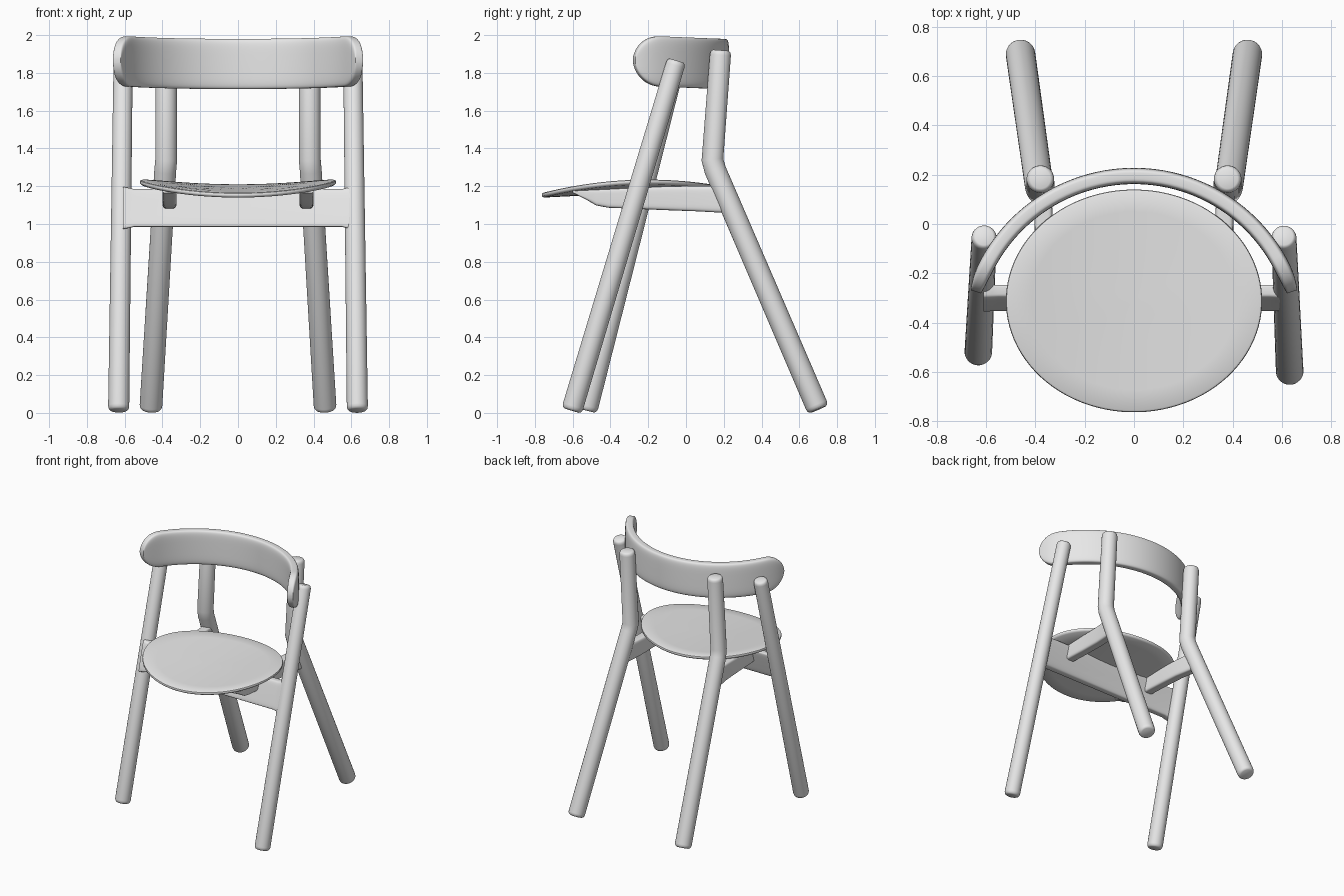
import bpy, bmesh, math
from mathutils import Vector

cube = bpy.data.objects.get("Cube")
if cube:
    bpy.data.objects.remove(cube, do_unlink=True)

GREY = (0.8, 0.8, 0.8, 1.0)
mat = bpy.data.materials.new("light grey")
mat.use_nodes = True
mat.diffuse_color = GREY
mat.node_tree.nodes["Principled BSDF"].inputs["Base Color"].default_value = GREY


def section(centre, u, v, power=1.0, count=32):
    """Closed ring: power 1 is an ellipse, smaller powers approach a rounded rectangle."""
    ring = []
    for i in range(count):
        a = 2 * math.pi * (i + 0.5) / count
        c, s = math.cos(a), math.sin(a)
        cu = math.copysign(abs(c) ** power, c)
        sv = math.copysign(abs(s) ** power, s)
        ring.append(Vector(centre) + Vector(u) * cu + Vector(v) * sv)
    return ring


def loft(name, rings, angle=40):
    """Skin a row of equal rings and cap both ends."""
    bm = bmesh.new()
    rows = [[bm.verts.new(p) for p in ring] for ring in rings]
    n = len(rows[0])
    for a, b in zip(rows, rows[1:]):
        for i in range(n):
            j = (i + 1) % n
            bm.faces.new((a[i], a[j], b[j], b[i]))
    bm.faces.new(rows[0][::-1])
    bm.faces.new(rows[-1])
    bmesh.ops.recalc_face_normals(bm, faces=bm.faces)
    mesh = bpy.data.meshes.new(name)
    bm.to_mesh(mesh)
    bm.free()
    mesh.materials.append(mat)
    obj = bpy.data.objects.new(name, mesh)
    bpy.context.collection.objects.link(obj)
    bpy.ops.object.select_all(action='DESELECT')
    obj.select_set(True)
    bpy.context.view_layer.objects.active = obj
    bpy.ops.object.shade_smooth_by_angle(angle=math.radians(angle))
    return obj


def pole(name, points, r_start, r_end):
    """Round pole along a path with softened ends."""
    pts = [Vector(p) for p in points]
    first = (pts[1] - pts[0]).normalized()
    last = (pts[-1] - pts[-2]).normalized()
    ease = ((0, 0.72), (0.004, 0.85), (0.012, 0.95), (0.025, 1))
    stations = [(pts[0] + first * d, first, r_start * k) for d, k in ease]
    for before, p, after in zip(pts, pts[1:], pts[2:]):
        tangent = ((p - before).normalized() + (after - p).normalized()).normalized()
        stations.append((p, tangent, (r_start + r_end) / 2))
    stations += [(pts[-1] - last * d, last, r_end * k) for d, k in reversed(ease)]
    rings = []
    for p, t, r in stations:
        u = Vector((1, 0, 0))
        u = (u - t * u.dot(t)).normalized()
        rings.append(section(p, u * r, t.cross(u) * r))
    return loft(name, rings, 50)


# Seat: thin oval disc, dished across its width
SEAT_Y = -0.312


def seat_height(x, y):
    return 1.188 + 0.05 * (y - SEAT_Y) + 0.17 * x * x


THICK = 0.026
rows = [(k, -THICK) for k in (0.05, 0.3, 0.55, 0.8, 0.975)]
rows += [(0.995, -THICK * 0.75), (1, -THICK * 0.45), (0.995, -THICK * 0.15)]
rows += [(k, 0) for k in (0.98, 0.8, 0.55, 0.3, 0.05)]
rings = []
for k, dz in rows:
    ring = section((0, SEAT_Y, 0), (0.52 * k, 0, 0), (0, 0.452 * k, 0), count=96)
    for p in ring:
        p.z = seat_height(p.x, p.y) + dz
    rings.append(ring)
loft("seat", rings)

# Backrest: bent board with rounded ends
RADIUS, CENTRE_Y, SWEEP, ROUND = 0.673, -0.478, 1.265, 0.15
LENGTH = RADIUS * SWEEP
STEPS = 72
rings = []
for i in range(STEPS + 1):
    s = LENGTH * math.sin(math.pi * (i / STEPS - 0.5)) * 0.9995
    over = max(0, abs(s) - (LENGTH - ROUND)) / ROUND
    half = 0.133 * math.sqrt(1 - over * over)
    thick = 0.033 * (1 - 0.35 * over ** 3)
    a = s / RADIUS
    out = Vector((math.sin(a), math.cos(a), 0))
    centre = out * RADIUS + Vector((0, CENTRE_Y, 1.847 + 0.02 * (s / LENGTH) ** 2))
    rings.append(section(centre, (0, 0, half), out * thick, 0.4, 40))
loft("backrest", rings)

# Cross rail: leaning board between the front legs, flared at its ends
rings = []
for x, flare in ((-0.61, 1.12), (-0.575, 1.06), (-0.55, 1), (0.55, 1), (0.575, 1.06), (0.61, 1.12)):
    rings.append(section((x, -0.3, 1.085), (0, 0.03, 0.1 * flare), (0, 0.028 * flare, 0), 0.3))
loft("cross_rail", rings)

# Left and right parts; the front feet stand slightly apart in depth
for side, label, foot_y in ((1, "left", -0.605), (-1, "right", -0.525)):
    pole("front_leg_" + label,
         [(side * 0.632, foot_y, 0.012), (side * 0.608, -0.05, 1.865)], 0.056, 0.051)
    pole("back_leg_" + label,
         [(side * 0.462, 0.70, 0.018), (side * 0.385, 0.155, 1.285),
          (side * 0.38, 0.14, 1.34), (side * 0.38, 0.184, 1.92)], 0.06, 0.056)

    # Seat rail: depth, sideways position, bottom and top heights
    rings = []
    for y, x, low, high in ((-0.6, 0.362, 1.165, 1.178), (-0.53, 0.362, 1.13, 1.182),
                            (-0.475, 0.362, 1.098, 1.185), (-0.41, 0.362, 1.086, 1.188),
                            (-0.1, 0.364, 1.073, 1.2), (0.06, 0.368, 1.067, 1.2),
                            (0.15, 0.378, 1.062, 1.2), (0.21, 0.386, 1.06, 1.2)):
        rings.append(section((side * x, y, (low + high) / 2),
                             (0.037, 0, 0), (0, 0, (high - low) / 2), 0.35))
    loft("seat_rail_" + label, rings)
